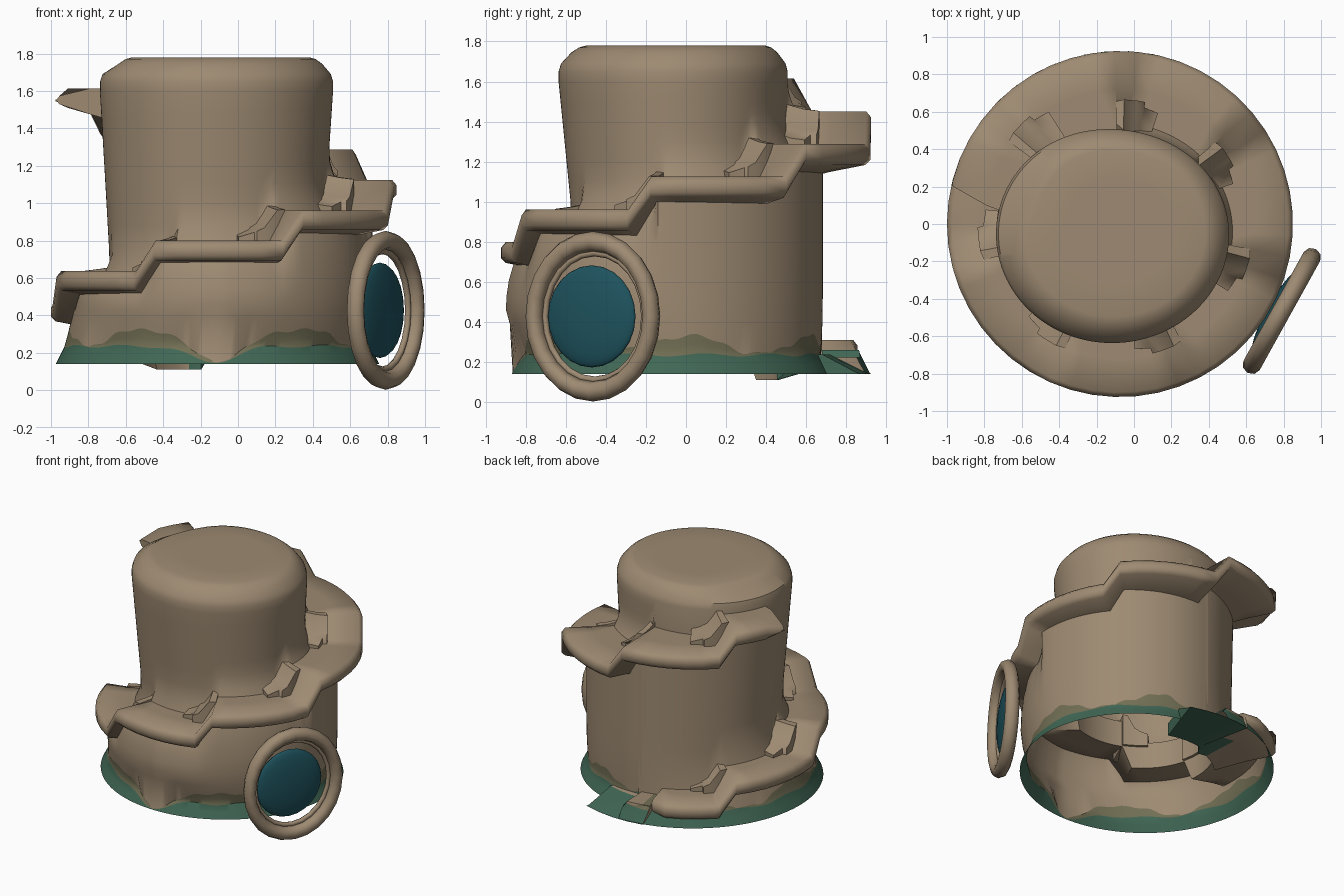
import bpy, bmesh
from math import sin, cos, exp, atan2, degrees, radians

if "Cube" in bpy.data.objects:
    bpy.data.objects.remove(bpy.data.objects["Cube"])

CX = -0.075                     # axis of the tower
STEP, RISE, FIRST = 360 / 7, 0.163, 88
START = 103                     # angle where the ramp leaves the mossy skirt


def material(name, rgb):
    m = bpy.data.materials.new(name)
    m.use_nodes = True
    m.diffuse_color = (*rgb, 1)
    bsdf = m.node_tree.nodes["Principled BSDF"]
    bsdf.inputs["Base Color"].default_value = (*rgb, 1)
    bsdf.inputs["Roughness"].default_value = 0.9
    return m


TAN = material("tan stone", (0.34, 0.255, 0.168))
GREEN = material("moss green", (0.052, 0.135, 0.09))
OLIVE = material("faded moss", (0.17, 0.16, 0.09))
TEAL = material("teal glass", (0.013, 0.085, 0.11))


def finish(obj, angle, *mats):
    for m in mats:
        obj.data.materials.append(m)
    bpy.ops.object.select_all(action="DESELECT")
    obj.select_set(True)
    bpy.context.view_layer.objects.active = obj
    bpy.ops.object.shade_smooth_by_angle(angle=radians(angle))


def polar(u, r, z):
    return (CX + r * cos(radians(u)), r * sin(radians(u)), z)


def loft(name, columns, closed, angle, rule, *mats):
    """Skin neighbouring point columns; rule picks the material of a face."""
    bm = bmesh.new()
    cols = [[bm.verts.new(p) for p in c] for c in columns]
    n = len(cols[0])
    for a, b in zip(cols, cols[1:]):
        for i in range(n if closed else n - 1):
            j = (i + 1) % n
            bm.faces.new((a[i], b[i], b[j], a[j]))
    if closed:
        bm.faces.new(cols[0])
        bm.faces.new(cols[-1][::-1])
    bmesh.ops.remove_doubles(bm, verts=bm.verts, dist=0.0005)
    bmesh.ops.recalc_face_normals(bm, faces=bm.faces)
    for f in bm.faces:
        f.material_index = rule(f.calc_center_median())
    me = bpy.data.meshes.new(name)
    bm.to_mesh(me)
    bm.free()
    obj = bpy.data.objects.new(name, me)
    bpy.context.collection.objects.link(obj)
    finish(obj, angle, *mats)


def mix(a, b, t):
    return a + (b - a) * t


def clamp(t):
    return min(max(t, 0), 1)


def along(values, u):
    """Interpolate values given at each quarter turn, starting at the back."""
    t = min(max((u - 90) / 90, 0), 3.999)
    i = int(t)
    return mix(values[i], values[i + 1], t - i)


def level(u):
    """Height of the stepped ramp at unwrapped angle u."""
    t = (u - FIRST) / STEP
    n = round(t)
    return 0.31 + RISE * (n - 1 + clamp((t - n) * STEP / 7.5 + 0.5))


# Wavy edges of the two moss bands
def moss_edges(u):
    a = radians(u)
    dark = 0.235 - 0.085 * exp(-(((u - 90) % 360 - 176) / 12) ** 2) + 0.008 * sin(13 * a)
    faded = dark + 0.05 + 0.045 * cos(6 * a) + 0.008 * sin(29 * a)
    return dark, max(faded, dark + 0.004)


def moss(c):
    dark, faded = moss_edges(degrees(atan2(c.y, c.x - CX)))
    return 1 if c.z < dark else 2 if c.z < faded else 0


# Tower wall: wide below the ramp, narrow above it
def upper_radius(u, z):
    a = radians(u)
    k = (z - 0.8) / 0.8
    return 0.57 + 0.05 * k - 0.04 * cos(a) - (0.035 + 0.03 * k) * sin(a) - 0.05 * sin(a) ** 2


def wall_column(u):
    h = level(u) - 0.05
    h2 = min(h + 7 * RISE, 1.6)
    base = along((0.92, 0.9, 0.87, 0.83, 0.72), u)
    low = along((0.82, 0.8, 0.9, 0.79, 0.68), u)
    dark, faded = moss_edges(u)
    pts = []
    for i, z in enumerate((0.14, mix(0.14, dark, 0.5), dark, mix(dark, faded, 0.5), faded)):
        r = base - 0.5 * min(z - 0.14, 0.1)
        r = mix(r, low, clamp((z - 0.24) / 0.2))
        pts.append(polar(u, r, min(z, h - 0.01 + 0.001 * i)))
    z0 = min(0.39, h - 0.004)
    for i in range(6):
        t = i / 5
        tuck = 0.07 * t ** 3 if h > 0.5 and u < 350 else 0
        r = mix(base - 0.05, low, clamp((mix(z0, h, t) - 0.24) / 0.2))
        pts.append(polar(u, r - tuck, mix(z0, h, t)))
    for i in range(8):
        t = i / 7
        z = mix(h, h2, t)
        flare = 0.08 * max(0, 1 - (z - h) / 0.22) ** 2
        r = mix(0.68, upper_radius(u, z) + flare, clamp((u - 90) / 100))
        pts.append(polar(u, r, z))
    worn = exp(-((u - 165) / 30) ** 2)
    for z, k in ((h2, 1), (1.65, 1), (1.69, 0.98), (1.745, 0.9), (1.77, 0.84),
                 (1.78, 0.78), (1.78, 0.5), (1.78, 0.001)):
        k -= 0.1 * worn * k if z > 1.7 else 0
        pts.append(polar(u, upper_radius(u, 1.6) * k, max(z, h2)))
    return pts


loft("tower_wall", [wall_column(90 + 2 * i) for i in range(182)],
     False, 35, moss, TAN, GREEN, OLIVE)

# Spiral ramp with sloping risers, rising from a mossy skirt
SECTION = ((0.5, 0), (0.72, 0), (0.9, 0), (0.925, -0.03), (0.925, -0.08),
           (0.9, -0.105), (0.72, -0.14), (0.5, -0.2))


def ramp_column(u):
    skirt = u < START
    h = 0.147 if skirt else level(u)
    pts = []
    for i, (r, dz) in enumerate(SECTION):
        floor_z = 0.14 if skirt else 0.11
        lift = 0.09 if skirt and i < 2 else 0
        skew = 0
        if u > 525:             # thin, slanted end of the ramp
            skew = 10 * (0.925 - r) / 0.4
            dz -= (0.04, 0, -0.02)[0 if i in (2, 3) else 2 if i in (4, 5) else 1]
        if START < u < START + 8:
            r *= 0.94
        pts.append(polar(u + skew, r, max(h + dz + lift, floor_z + 0.001 * (i < 4))))
    return pts


angles = [71, 79, 87, 95, START - 1, START + 2, START + 9, 119, 127, 134]
for n in range(1, 9):
    a = FIRST + n * STEP
    angles += [a - 3.75, a + 3.75] + [a + 3.75 + k * (STEP - 7.5) / 6 for k in range(1, 6)]
angles = [a for a in angles if a < 520] + [527]
loft("spiral_ramp", [ramp_column(a) for a in angles], True, 58,
     lambda c: 1 if c.z < 0.235 and c.y > 0.4 and c.x > -0.28 else 0, TAN, GREEN)


# Low slabs that soften the inner side of each riser
def riser_block(n):
    a = FIRST + n * STEP
    low = level(a - 10)
    r = upper_radius(a, low) + 0.13
    cols = []
    for da, up, out in ((-17, 0.02, 0), (-10, 0.045, 0.01), (-9.5, 0.05, 0.04),
                        (-6, 0.07, 0.04), (0, 0.165, 0.04), (4, 0.167, 0.03)):
        z = low + up
        cols.append([polar(a + da, 0.48, z + 0.04), polar(a + da, r - 0.08 + out, z + 0.01),
                     polar(a + da, r + out, z),
                     polar(a + da, r + out, low - 0.03),
                     polar(a + da, 0.48, low - 0.03)])
    loft(f"riser_block_{n}", cols, True, 50, lambda c: 0, TAN)


for n in range(1, 9):
    riser_block(n)


# Round window: outer ring, inner lip and domed glass
TURN = (0, radians(90), radians(-29))
NX, NY = cos(TURN[2]), sin(TURN[2])


def ring(name, major, minor, shift):
    bpy.ops.mesh.primitive_torus_add(
        major_segments=24, minor_segments=8, major_radius=major, minor_radius=minor,
        location=(0.79 + NX * shift, -0.465 + NY * shift, 0.427), rotation=TURN)
    obj = bpy.context.object
    obj.name = name
    obj.scale = (1, 0.89, 1)
    finish(obj, 60, TAN)


ring("window_ring", 0.375, 0.05, 0)
ring("window_lip", 0.318, 0.018, -0.02)

bpy.ops.mesh.primitive_uv_sphere_add(
    segments=24, ring_count=12, radius=1, rotation=TURN,
    location=(0.785 - NX * 0.03, -0.485 - NY * 0.03, 0.427))
glass = bpy.context.object
glass.name = "window_glass"
glass.scale = (0.255, 0.25, 0.05)
finish(glass, 60, TEAL)
